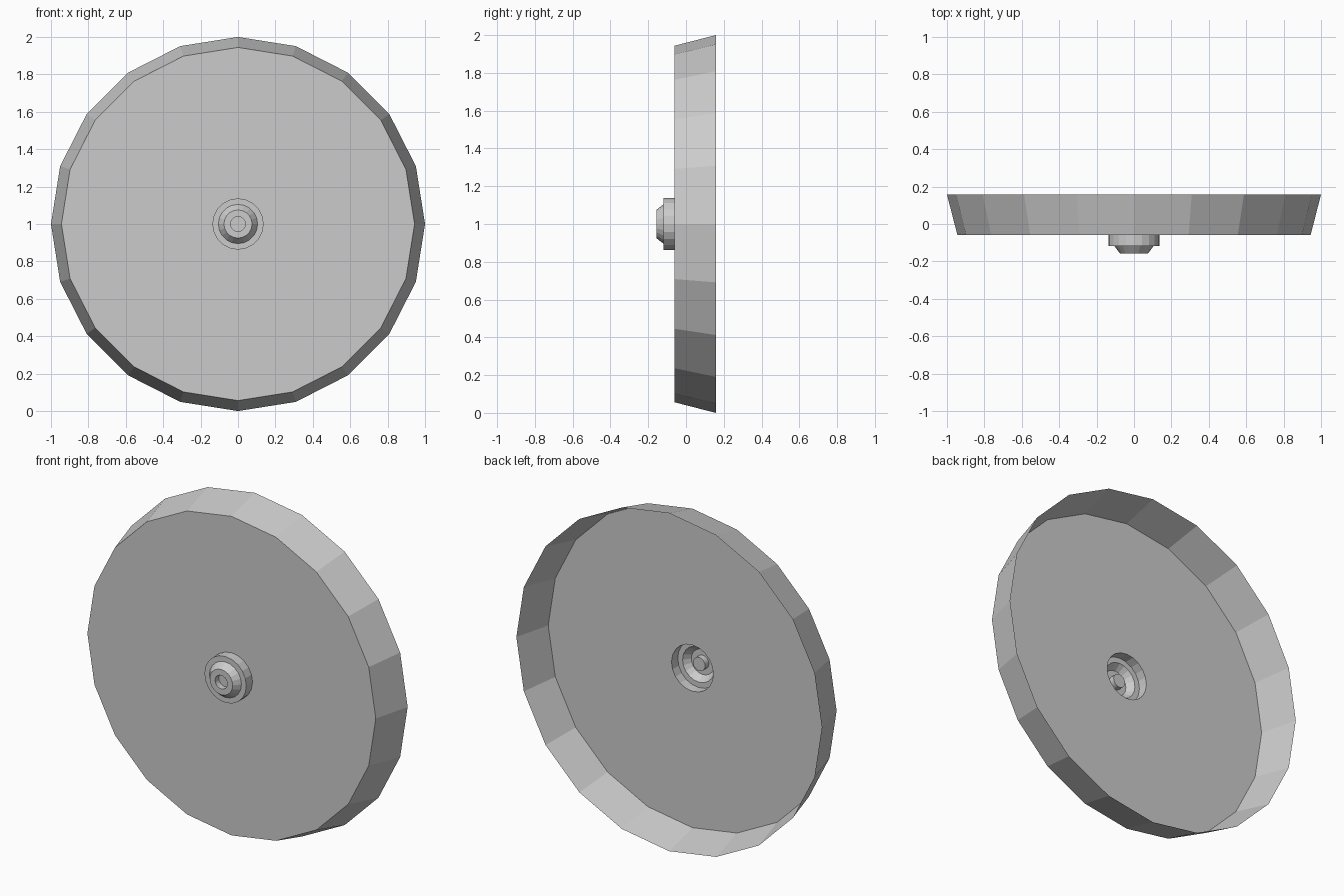
import bpy
import math

if "Cube" in bpy.data.objects:
    bpy.data.objects.remove(bpy.data.objects["Cube"])

SIDES = 20
CENTRE_Z = 1.0


def lathe(name, profile, cap=False):
    """Spin (radius, y) points about the front-back axis, as an open flat-faced shell."""
    verts, faces = [], []
    for r, y in profile:
        for j in range(SIDES):
            a = 2 * math.pi * j / SIDES
            verts.append((r * math.cos(a), y, CENTRE_Z + r * math.sin(a)))
    for i in range(len(profile) - 1):
        for j in range(SIDES):
            k = (j + 1) % SIDES
            faces.append((i * SIDES + j, i * SIDES + k,
                          (i + 1) * SIDES + k, (i + 1) * SIDES + j))
    if cap:
        last = (len(profile) - 1) * SIDES
        faces.append(tuple(range(last, last + SIDES)))
    mesh = bpy.data.meshes.new(name)
    mesh.from_pydata(verts, [], faces)
    mesh.update()
    obj = bpy.data.objects.new(name, mesh)
    bpy.context.collection.objects.link(obj)
    return obj


# Flared rim and flat face, open at the back, with a hole for the hub
lathe("dish", [(1.0, 0.158), (0.944, -0.06), (0.137, -0.06)])

# Hollow stepped hub: collar, tapered nose, small dimple in the middle
lathe("hub", [(0.137, -0.06), (0.137, -0.118), (0.105, -0.118),
              (0.075, -0.157), (0.04, -0.157), (0.04, -0.122)], cap=True)
